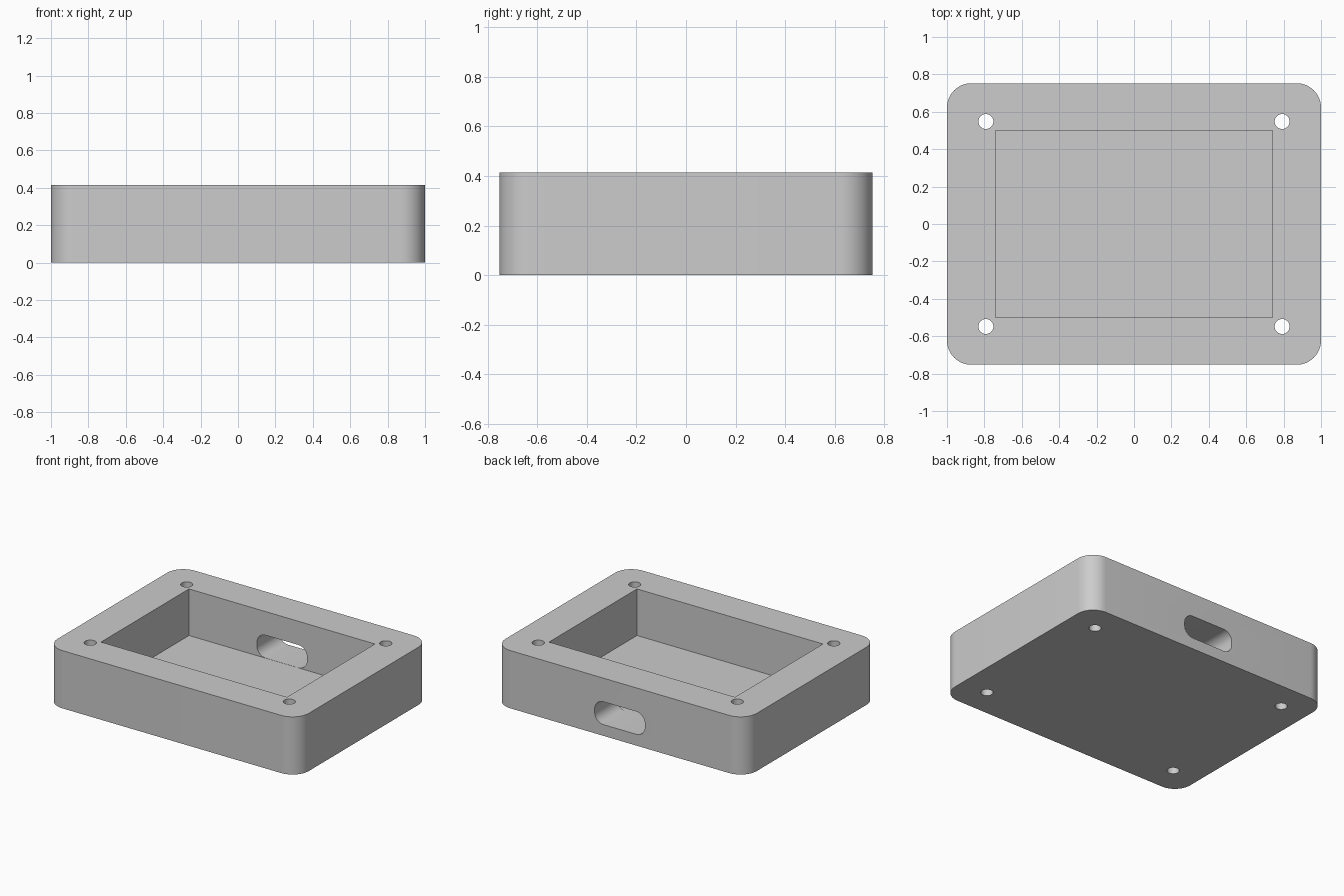
import bpy
import bmesh
import math
from mathutils import Matrix

cube = bpy.data.objects.get("Cube")
if cube:
    bpy.data.objects.remove(cube, do_unlink=True)

# Single grey material
grey = bpy.data.materials.new("plain_grey")
grey.use_nodes = True
COLOUR = (0.604, 0.604, 0.604, 1)
grey.diffuse_color = COLOUR
grey.node_tree.nodes["Principled BSDF"].inputs["Base Color"].default_value = COLOUR

LENGTH, WIDTH, HEIGHT = 2.0, 1.505, 0.415
FLOOR = 0.08


def rounded_outline(w, h, r, steps):
    """Counter-clockwise rounded rectangle; r = 0 gives a plain one."""
    if r == 0:
        return [(sx * w / 2, sy * h / 2) for sx, sy in ((1, 1), (-1, 1), (-1, -1), (1, -1))]
    points = []
    for i, (sx, sy) in enumerate(((1, 1), (-1, 1), (-1, -1), (1, -1))):
        for s in range(steps + 1):
            a = (i + s / steps) * math.pi / 2
            points.append((sx * (w / 2 - r) + r * math.cos(a),
                           sy * (h / 2 - r) + r * math.sin(a)))
    return points


def prism(name, outline, depth, matrix):
    """Extrude an outline upward by depth, then place it."""
    bm = bmesh.new()
    base = bm.faces.new([bm.verts.new((x, y, 0)) for x, y in outline])
    top = bmesh.ops.extrude_face_region(bm, geom=[base])["geom"]
    bmesh.ops.translate(bm, vec=(0, 0, depth),
                        verts=[v for v in top if isinstance(v, bmesh.types.BMVert)])
    bmesh.ops.recalc_face_normals(bm, faces=bm.faces)
    bm.transform(matrix)
    mesh = bpy.data.meshes.new(name)
    bm.to_mesh(mesh)
    bm.free()
    mesh.materials.append(grey)
    obj = bpy.data.objects.new(name, mesh)
    bpy.context.collection.objects.link(obj)
    return obj


def circle(r, n=32):
    return [(r * math.cos(2 * math.pi * i / n), r * math.sin(2 * math.pi * i / n))
            for i in range(n)]


# Solid body with rounded vertical corners
body = prism("enclosure_base", rounded_outline(LENGTH, WIDTH, 0.13, 12), HEIGHT, Matrix())

# Rectangular pocket open at the top
cutters = [prism("pocket_cutter", rounded_outline(1.48, 1.0, 0, 1), HEIGHT,
                 Matrix.Translation((0, 0, FLOOR)))]

# Four screw holes through the full height
for sx in (-1, 1):
    for sy in (-1, 1):
        cutters.append(prism("screw_hole_cutter", circle(0.04), HEIGHT + 0.2,
                             Matrix.Translation((sx * 0.792, sy * 0.548, -0.1))))

# Rounded cable slot through the back wall, just above the floor
slot_place = Matrix.Translation((0, 0.9, 0.163)) @ Matrix.Rotation(math.pi / 2, 4, "X")
cutters.append(prism("cable_slot_cutter", rounded_outline(0.4, 0.164, 0.07, 8), 0.5, slot_place))

# Cut everything and remove the cutters
for obj in bpy.context.selected_objects:
    obj.select_set(False)
bpy.context.view_layer.objects.active = body
body.select_set(True)
for cutter in cutters:
    mod = body.modifiers.new("cut", "BOOLEAN")
    mod.operation = "DIFFERENCE"
    mod.solver = "EXACT"
    mod.object = cutter
    bpy.ops.object.modifier_apply(modifier=mod.name)
    bpy.data.objects.remove(cutter, do_unlink=True)

bpy.ops.object.shade_smooth_by_angle(angle=math.radians(30))
